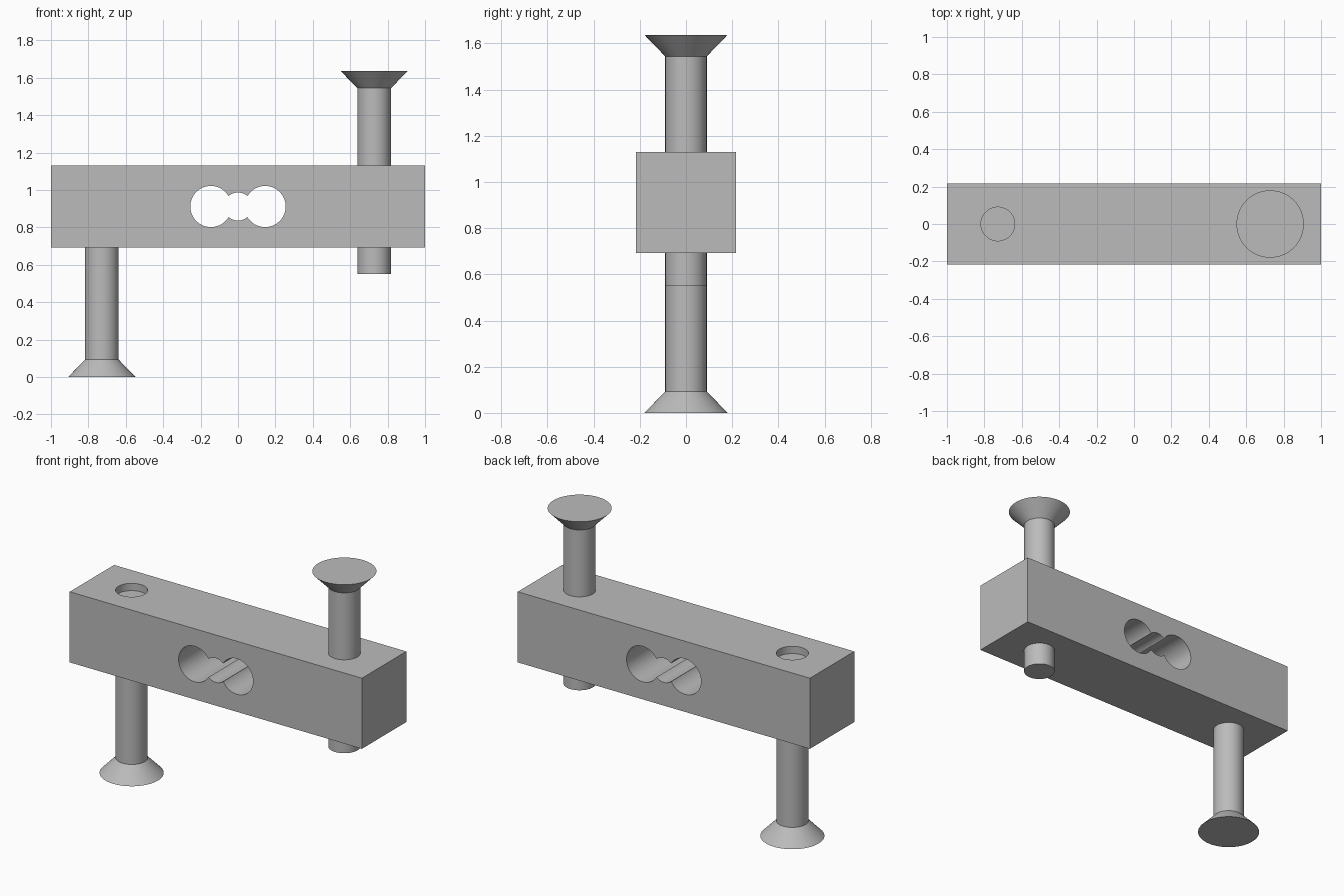
import bpy
import bmesh
import math

cube = bpy.data.objects.get("Cube")
if cube:
    bpy.data.objects.remove(cube, do_unlink=True)

GREY = (0.5, 0.5, 0.5, 1)
metal = bpy.data.materials.new("grey metal")
metal.use_nodes = True
metal.diffuse_color = GREY
metal.node_tree.nodes["Principled BSDF"].inputs["Base Color"].default_value = GREY

BOTTOM, TOP, HALF_Y = 0.693, 1.13, 0.217
MID = (BOTTOM + TOP) / 2
BOLT_X, BOLT_R, HEAD_R, HEAD_H, BOLT_LEN = 0.728, 0.09, 0.18, 0.093, 1.085
TOTAL = 1.637
SIDES = 64


def add_object(name, bm):
    bmesh.ops.recalc_face_normals(bm, faces=bm.faces)
    mesh = bpy.data.meshes.new(name)
    bm.to_mesh(mesh)
    bm.free()
    mesh.materials.append(metal)
    obj = bpy.data.objects.new(name, mesh)
    bpy.context.collection.objects.link(obj)
    return obj


def smooth(obj):
    bpy.ops.object.select_all(action="DESELECT")
    obj.select_set(True)
    bpy.context.view_layer.objects.active = obj
    bpy.ops.object.shade_smooth_by_angle(angle=math.radians(30))


def lathe(name, profile, x):
    """Solid of revolution about z from (radius, height) rings."""
    bm = bmesh.new()
    rings = []
    for r, z in profile:
        angles = [math.tau * i / SIDES for i in range(SIDES)]
        rings.append([bm.verts.new((x + r * math.cos(a), r * math.sin(a), z))
                      for a in angles])
    for low, high in zip(rings, rings[1:]):
        for i in range(SIDES):
            j = (i + 1) % SIDES
            bm.faces.new((low[i], low[j], high[j], high[i]))
    bm.faces.new(rings[0])
    bm.faces.new(rings[-1])
    return add_object(name, bm)


def drill(target, location, radius, along_y):
    """Cut a round through hole in the target."""
    bpy.ops.mesh.primitive_cylinder_add(
        vertices=SIDES, radius=radius, depth=1, location=location,
        rotation=(math.pi / 2 if along_y else 0, 0, 0))
    cutter = bpy.context.object
    cutter.name = "hole_cutter"
    cutter.hide_render = True
    cutter.data.materials.append(metal)
    mod = target.modifiers.new("hole", "BOOLEAN")
    mod.operation = "DIFFERENCE"
    mod.solver = "EXACT"
    mod.object = cutter
    bpy.context.view_layer.objects.active = target
    bpy.ops.object.modifier_apply(modifier=mod.name)
    bpy.data.objects.remove(cutter, do_unlink=True)


# Rectangular beam
bm = bmesh.new()
bmesh.ops.create_cube(bm, size=1)
bmesh.ops.scale(bm, vec=(2, 2 * HALF_Y, TOP - BOTTOM), verts=bm.verts)
bmesh.ops.translate(bm, vec=(0, 0, MID), verts=bm.verts)
beam = add_object("beam", bm)

# Three joined holes through the middle, and one bolt hole at each end
for x, radius in ((-0.145, 0.11), (0.145, 0.11), (0, 0.075)):
    drill(beam, (x, 0, MID), radius, True)
for side in (-1, 1):
    drill(beam, (side * BOLT_X, 0, MID), BOLT_R, False)
smooth(beam)

# Countersunk bolts, one pointing up and one pointing down
profile = [(HEAD_R, 0), (BOLT_R, HEAD_H), (BOLT_R, BOLT_LEN)]
smooth(lathe("lower_bolt", profile, -BOLT_X))
smooth(lathe("upper_bolt", [(r, TOTAL - z) for r, z in profile], BOLT_X))
